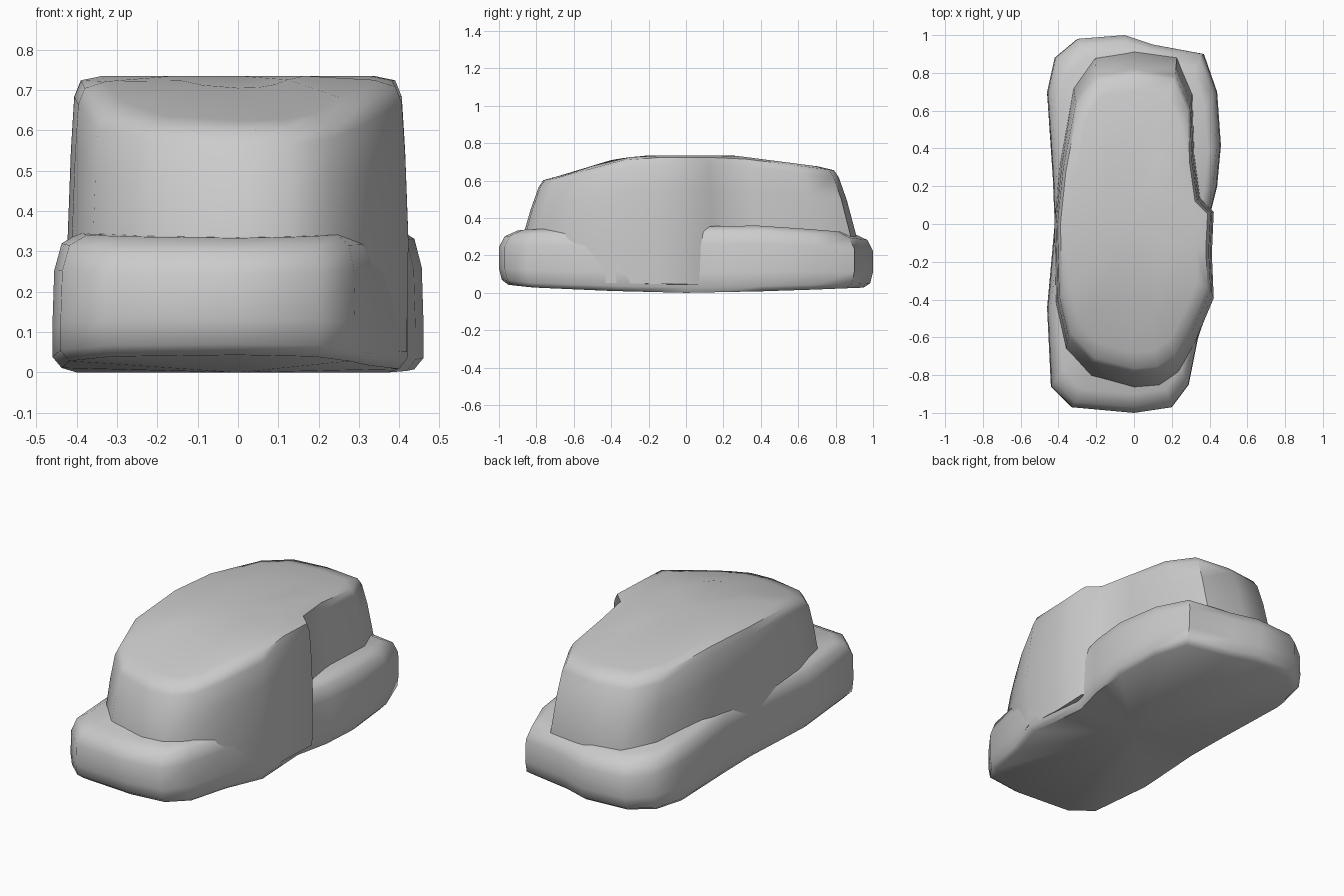
import bpy
import bmesh

# Remove the default object
default_object = bpy.data.objects.get("Cube")
if default_object:
    bpy.data.objects.remove(default_object, do_unlink=True)

# One plain grey for the whole shell
grey = bpy.data.materials.new("plain grey")
grey.use_nodes = True
colour = (0.6, 0.6, 0.6, 1)
grey.diffuse_color = colour
grey.node_tree.nodes["Principled BSDF"].inputs["Base Color"].default_value = colour


def interpolate(points, position):
    """Height along a side profile made of (y, z) points."""
    if position <= points[0][0]:
        return points[0][1]
    for (start, low), (end, high) in zip(points, points[1:]):
        if position <= end:
            return low + (high - low) * (position - start) / (end - start)
    return points[-1][1]


def stacked_shell(name, outline, layers, floor_profile, roof_profile):
    """Stack scaled copies of a plan outline between a floor and a roof profile.
    Each layer is (height fraction, x scale, y scale)."""
    mesh = bpy.data.meshes.new(name)
    bm = bmesh.new()
    rings = []
    for fraction, scale_x, scale_y in layers:
        ring = []
        for x, y in outline:
            px, py = x * scale_x, y * scale_y
            floor = interpolate(floor_profile, py)
            roof = interpolate(roof_profile, py)
            ring.append(bm.verts.new((px, py, floor + (roof - floor) * fraction)))
        rings.append(ring)
    count = len(outline)
    for lower, upper in zip(rings, rings[1:]):
        for i in range(count):
            j = (i + 1) % count
            bm.faces.new((lower[i], lower[j], upper[j], upper[i]))
    # Close the underside and the top with fans
    for ring, profile in ((rings[0], floor_profile), (rings[-1], roof_profile)):
        centre = bm.verts.new((0, 0, interpolate(profile, 0)))
        for i in range(count):
            bm.faces.new((ring[i], ring[(i + 1) % count], centre))
    bmesh.ops.recalc_face_normals(bm, faces=bm.faces[:])
    bm.to_mesh(mesh)
    bm.free()
    mesh.materials.append(grey)
    shell = bpy.data.objects.new(name, mesh)
    bpy.context.collection.objects.link(shell)
    bpy.ops.object.select_all(action="DESELECT")
    shell.select_set(True)
    bpy.context.view_layer.objects.active = shell
    bpy.ops.object.shade_smooth_by_angle(angle=0.9)
    return shell


# Gently bowed underside shared by both shells
floor_profile = [(-1, 0.05), (-0.85, 0.03), (-0.4, 0.01), (0, 0),
                 (0.5, 0.01), (1, 0.03)]

# Lower body: bonnet, sides and boot, with the left front corner cut away
body_outline = [
    (-0.33, -0.97), (0, -1), (0.2, -0.97), (0.29, -0.85), (0.34, -0.6),
    (0.42, -0.37), (0.39, 0), (0.44, 0.2), (0.46, 0.42), (0.44, 0.7),
    (0.37, 0.9), (0.1, 0.95), (-0.05, 1), (-0.3, 0.98), (-0.42, 0.88),
    (-0.46, 0.7), (-0.43, 0.25), (-0.42, 0), (-0.46, -0.45), (-0.44, -0.86)]
body_layers = [(0, 0.95, 0.95), (0.08, 1, 0.985), (0.3, 1, 1), (0.72, 0.99, 1),
               (0.92, 0.95, 0.97), (1, 0.85, 0.9)]
shoulder_profile = [(-1, 0.32), (-0.85, 0.34), (0.4, 0.36), (0.8, 0.33), (1, 0.3)]
stacked_shell("lower_body", body_outline, body_layers, floor_profile, shoulder_profile)

# Cabin: wide in the middle, stepped in behind the left side
cabin_outline = [
    (-0.22, -0.77), (0, -0.83), (0.13, -0.82), (0.23, -0.75), (0.31, -0.6),
    (0.41, -0.37), (0.4, -0.15), (0.41, 0.06), (0.34, 0.13), (0.31, 0.35),
    (0.3, 0.65), (0.22, 0.83), (0, 0.86), (-0.2, 0.83), (-0.31, 0.68),
    (-0.38, 0.3), (-0.41, 0), (-0.4, -0.4), (-0.35, -0.63)]
cabin_layers = [(0.06, 1.02, 1.03), (0.45, 1.03, 1.06), (0.75, 1.01, 1),
                (0.93, 0.99, 0.95), (0.985, 0.95, 0.92), (1, 0.82, 0.82),
                (1, 0.4, 0.5)]
roof_profile = [(-0.9, 0.56), (-0.77, 0.61), (-0.65, 0.63), (-0.4, 0.71),
                (-0.24, 0.735), (0.25, 0.735), (0.83, 0.66), (0.95, 0.63)]
stacked_shell("cabin", cabin_outline, cabin_layers, floor_profile, roof_profile)
